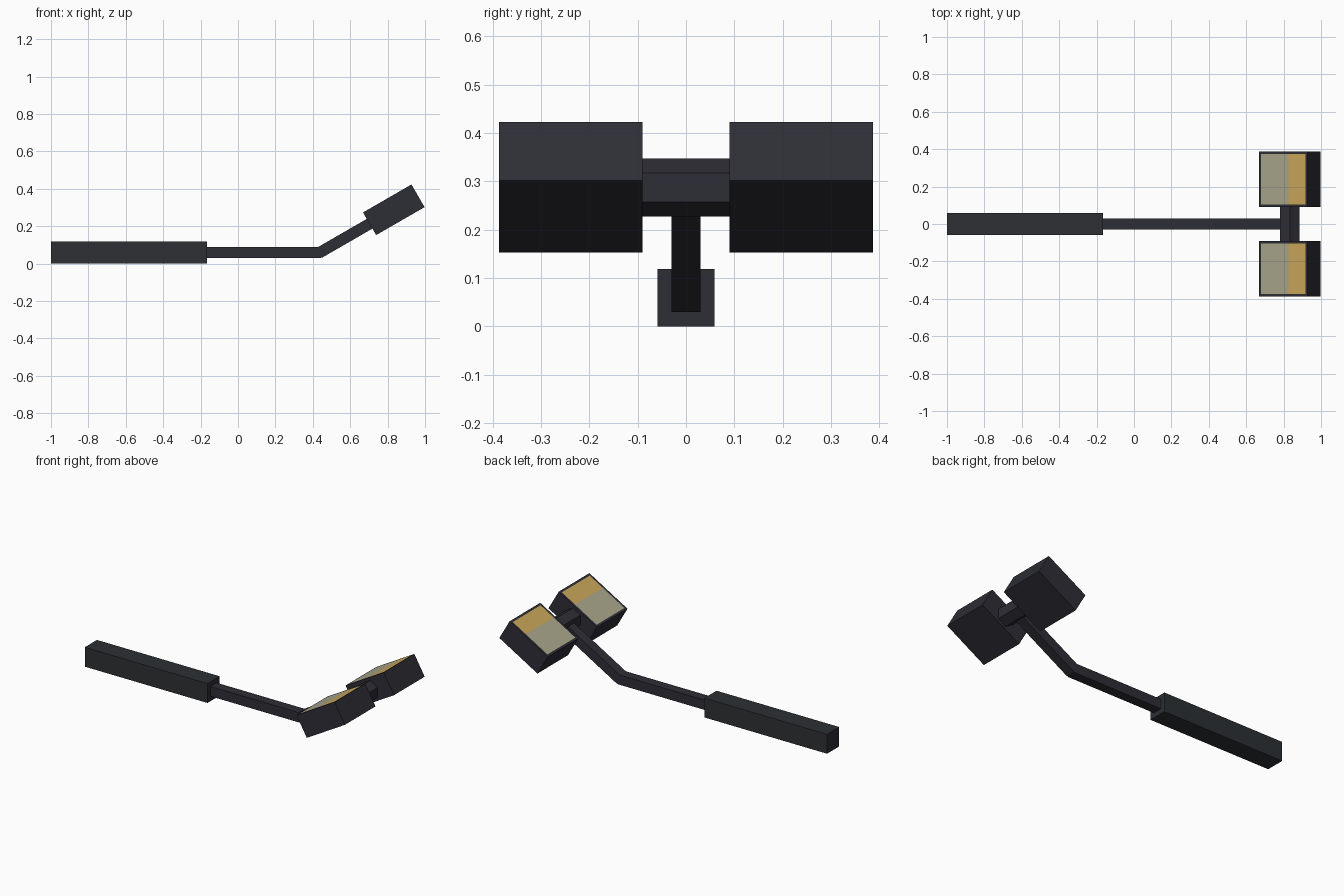
import bpy, bmesh, math
from mathutils import Vector, Matrix

if "Cube" in bpy.data.objects:
    bpy.data.objects.remove(bpy.data.objects["Cube"])


def material(name, rgb):
    m = bpy.data.materials.new(name)
    m.diffuse_color = (*rgb, 1)
    m.use_nodes = True
    m.node_tree.nodes["Principled BSDF"].inputs["Base Color"].default_value = m.diffuse_color
    return m


dark = material("dark_metal", (0.027, 0.027, 0.037))
grip = material("grip_charcoal", (0.026, 0.030, 0.034))
beige = material("grey_beige_pad", (0.40, 0.38, 0.26))
gold = material("gold_pad", (0.60, 0.39, 0.105))

TILT = math.radians(30)
HEAD = Vector((0.833, 0, 0.288))


def finish(bm, name, mats):
    bmesh.ops.recalc_face_normals(bm, faces=bm.faces)
    me = bpy.data.meshes.new(name)
    bm.to_mesh(me)
    bm.free()
    for m in mats:
        me.materials.append(m)
    ob = bpy.data.objects.new(name, me)
    bpy.context.collection.objects.link(ob)
    return ob


def prism(name, profile, half_width, mats):
    """Extrude an xz profile symmetrically along y."""
    bm = bmesh.new()
    f = bm.faces.new([bm.verts.new((x, -half_width, z)) for x, z in profile])
    r = bmesh.ops.extrude_face_region(bm, geom=[f])
    vs = [v for v in r["geom"] if isinstance(v, bmesh.types.BMVert)]
    bmesh.ops.translate(bm, verts=vs, vec=(0, 2 * half_width, 0))
    return finish(bm, name, mats)


# square grip, with end faces in the rod colour
handle = prism("handle", [(-1, 0), (-0.166, 0), (-0.166, 0.119), (-1, 0.119)], 0.059, [grip, dark])
for p in handle.data.polygons:
    p.material_index = 1 if abs(p.normal.x) > 0.9 else 0

# bent rod running into the cross bar
c, s = math.cos(TILT), math.sin(TILT)
n = Vector((-s, c)) * 0.03
end = Vector((HEAD.x, HEAD.z))
prism("bent_rod", [(-0.17, 0.03), (0.438, 0.03), (0.453, 0.034), tuple(end - n),
                   tuple(end + n), (0.43, 0.09), (-0.17, 0.09)], 0.03, [dark])

# hexagonal cross bar
hexagon = [(HEAD.x + 0.06 * math.sin(i * math.pi / 3), HEAD.z + 0.06 * math.cos(i * math.pi / 3))
           for i in range(6)]
prism("cross_bar", hexagon, 0.09, [dark])

# two tilted head blocks with a two-tone panel on top
L, W, H = 0.299, 0.297, 0.140
for side, label in ((1, "back"), (-1, "front")):
    bm = bmesh.new()
    bmesh.ops.create_cube(bm, size=1)
    bmesh.ops.scale(bm, vec=(L, W, H), verts=bm.verts)
    top = max(bm.faces, key=lambda f: f.calc_center_median().z)
    bmesh.ops.inset_region(bm, faces=[top], thickness=0.019)
    bmesh.ops.bisect_plane(bm, geom=[top] + list(top.edges) + list(top.verts),
                           plane_co=(0.033, 0, 0), plane_no=(1, 0, 0))
    for f in bm.faces:
        xs = [abs(v.co.x) for v in f.verts]
        if f.calc_center_median().z > H / 2 - 1e-4 and max(xs) < L / 2 - 0.01:
            f.material_index = 2 if f.calc_center_median().x > 0.033 else 1
    bm.transform(Matrix.Translation(HEAD + Vector((0, side * 0.2385, 0))) @ Matrix.Rotation(-TILT, 4, 'Y'))
    finish(bm, label + "_head_block", [dark, beige, gold])
